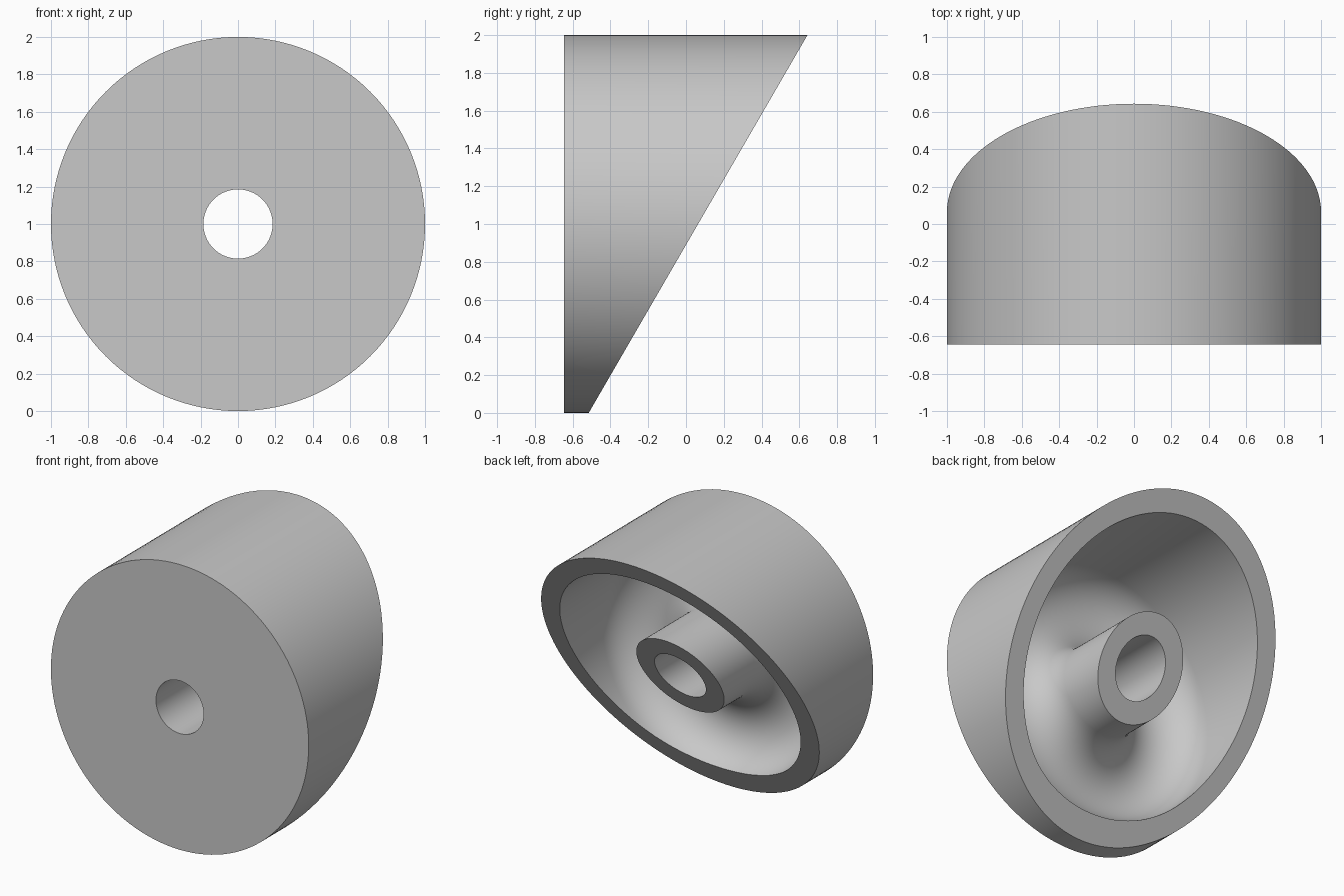
import bpy, bmesh, math
from mathutils import Vector

cube = bpy.data.objects.get("Cube")
if cube:
    bpy.data.objects.remove(cube, do_unlink=True)

# Main dimensions
FRONT, TALL = -0.645, 0.75
BORE, HUB, WALL, OUTER = 0.185, 0.316, 0.866, 1.0
GROOVE_Y = -0.31
SEGMENTS = 128

grey = bpy.data.materials.new("plain_grey")
grey.use_nodes = True
colour = (0.58, 0.58, 0.58, 1)
grey.diffuse_color = colour
grey.node_tree.nodes["Principled BSDF"].inputs["Base Color"].default_value = colour

# Cross-section (radius, depth): front plate, outer wall, round groove, hub, bore
mid, half = (HUB + WALL) / 2, (WALL - HUB) / 2
profile = [(BORE, FRONT), (OUTER, FRONT), (OUTER, TALL), (WALL, TALL)]
for i in range(25):
    a = math.pi * i / 24
    profile.append((mid + half * math.cos(a), GROOVE_Y - half * math.sin(a)))
profile += [(HUB, TALL), (BORE, TALL)]

# Revolve the cross-section about the depth axis
bm = bmesh.new()
verts = [bm.verts.new((0, y, 1 + r)) for r, y in profile]
edges = [bm.edges.new((v, verts[(i + 1) % len(verts)])) for i, v in enumerate(verts)]
bmesh.ops.spin(bm, geom=verts + edges, cent=(0, 0, 1), axis=(0, 1, 0),
               angle=2 * math.pi, steps=SEGMENTS, use_merge=True)
bmesh.ops.remove_doubles(bm, verts=bm.verts[:], dist=1e-5)

# Slice the back off at a slant and cap the wall and the hub
low, high = Vector((0, -0.515, 0)), Vector((0, 0.643, 2))
slant = (high - low).cross(Vector((-1, 0, 0))).normalized()
if slant.y < 0:
    slant.negate()
bmesh.ops.bisect_plane(bm, geom=bm.verts[:] + bm.edges[:] + bm.faces[:],
                       plane_co=low, plane_no=slant, clear_outer=True)
rim = [e for e in bm.edges if e.is_boundary]
bmesh.ops.triangle_fill(bm, edges=rim, use_beauty=True, normal=slant)
bmesh.ops.recalc_face_normals(bm, faces=bm.faces[:])

mesh = bpy.data.meshes.new("slanted_cup")
bm.to_mesh(mesh)
bm.free()
mesh.materials.append(grey)
cup = bpy.data.objects.new("slanted_cup", mesh)
bpy.context.collection.objects.link(cup)

# Smooth round surfaces, crisp rims
bpy.ops.object.select_all(action="DESELECT")
cup.select_set(True)
bpy.context.view_layer.objects.active = cup
bpy.ops.object.shade_smooth_by_angle(angle=math.radians(30))
